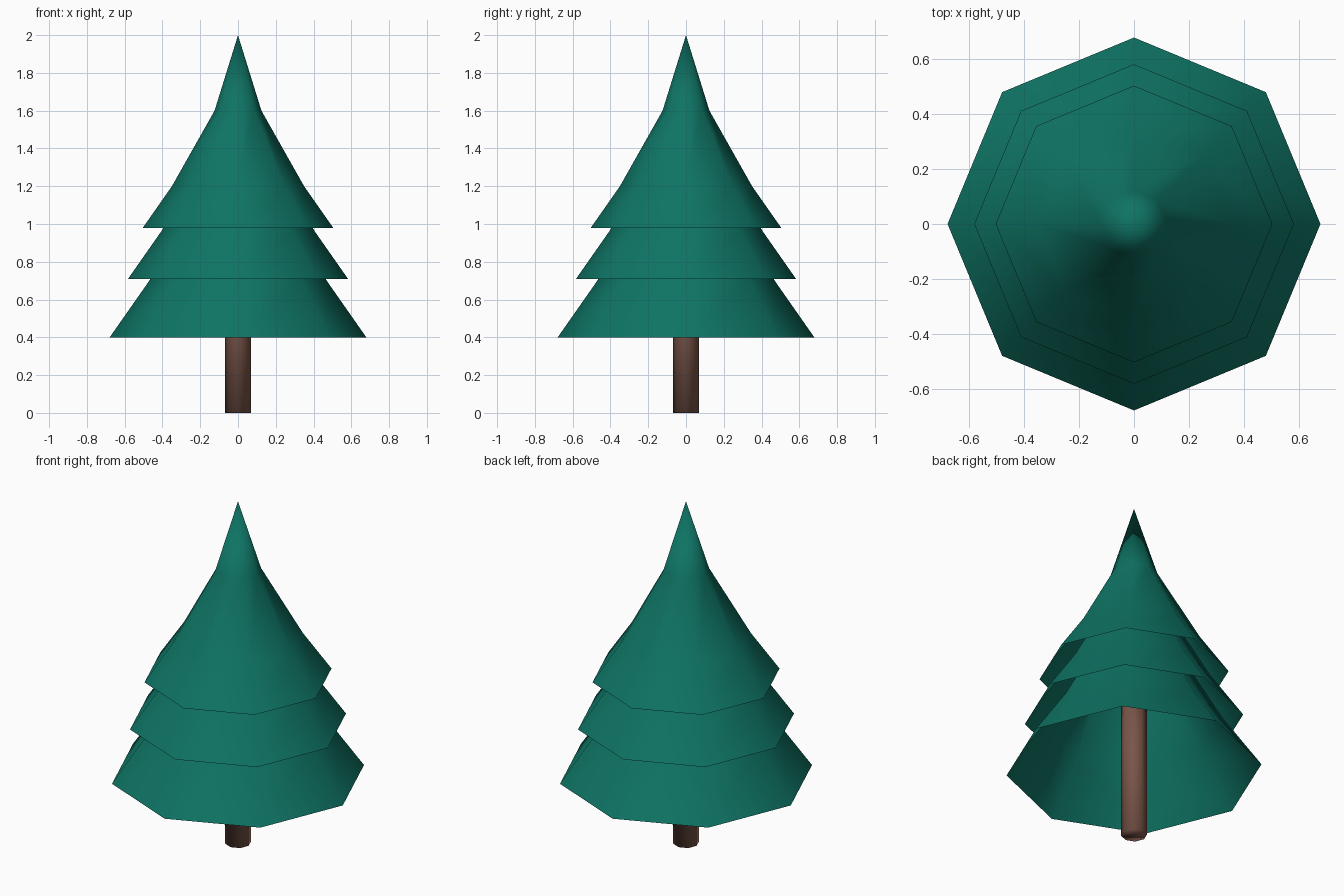
import bpy, bmesh, math

if "Cube" in bpy.data.objects:
    bpy.data.objects.remove(bpy.data.objects["Cube"])

SIDES = 8


def material(name, rgb):
    m = bpy.data.materials.new(name)
    m.diffuse_color = (*rgb, 1.0)
    m.use_nodes = True
    m.node_tree.nodes["Principled BSDF"].inputs["Base Color"].default_value = m.diffuse_color
    return m


def lathe(name, profile, mat, cap_bottom=False, cap_top=False):
    """Revolve (radius, z) points into an eight-sided surface; radius 0 makes a tip."""
    bm = bmesh.new()
    rings = []
    for r, z in profile:
        if r == 0:
            rings.append([bm.verts.new((0, 0, z))] * SIDES)
        else:
            rings.append([bm.verts.new((r * math.cos(math.tau * i / SIDES),
                                        r * math.sin(math.tau * i / SIDES), z))
                          for i in range(SIDES)])
    for low, high in zip(rings, rings[1:]):
        for i in range(SIDES):
            j = (i + 1) % SIDES
            corners = [low[i], low[j], high[j], high[i]]
            bm.faces.new(list(dict.fromkeys(corners)))
    if cap_bottom:
        bm.faces.new(rings[0][::-1])
    if cap_top:
        bm.faces.new(rings[-1])
    # smooth around the sides, sharp at the caps
    for f in bm.faces:
        f.smooth = True
    for e in bm.edges:
        if len(e.link_faces) == 2 and e.calc_face_angle() > math.radians(60):
            e.smooth = False
    mesh = bpy.data.meshes.new(name)
    bm.to_mesh(mesh)
    bm.free()
    mesh.materials.append(mat)
    obj = bpy.data.objects.new(name, mesh)
    bpy.context.collection.objects.link(obj)
    return obj


green = material("pine green", (0.0044, 0.174, 0.127))
brown = material("bark brown", (0.191, 0.091, 0.065))

# Trunk, running up inside the foliage
lathe("trunk", [(0.069, 0), (0.069, 1.0)], brown, True, True)

# Three open foliage skirts: one profile, scaled up for the lower tiers
tier_profile = [(0.504, 0), (0.35, 0.22), (0.124, 0.62), (0, 1.02)]
for name, base, scale in (("top_foliage", 0.98, 1.0),
                          ("middle_foliage", 0.71, 1.155),
                          ("bottom_foliage", 0.40, 1.348)):
    lathe(name, [(r * scale, base + z * scale) for r, z in tier_profile], green)
